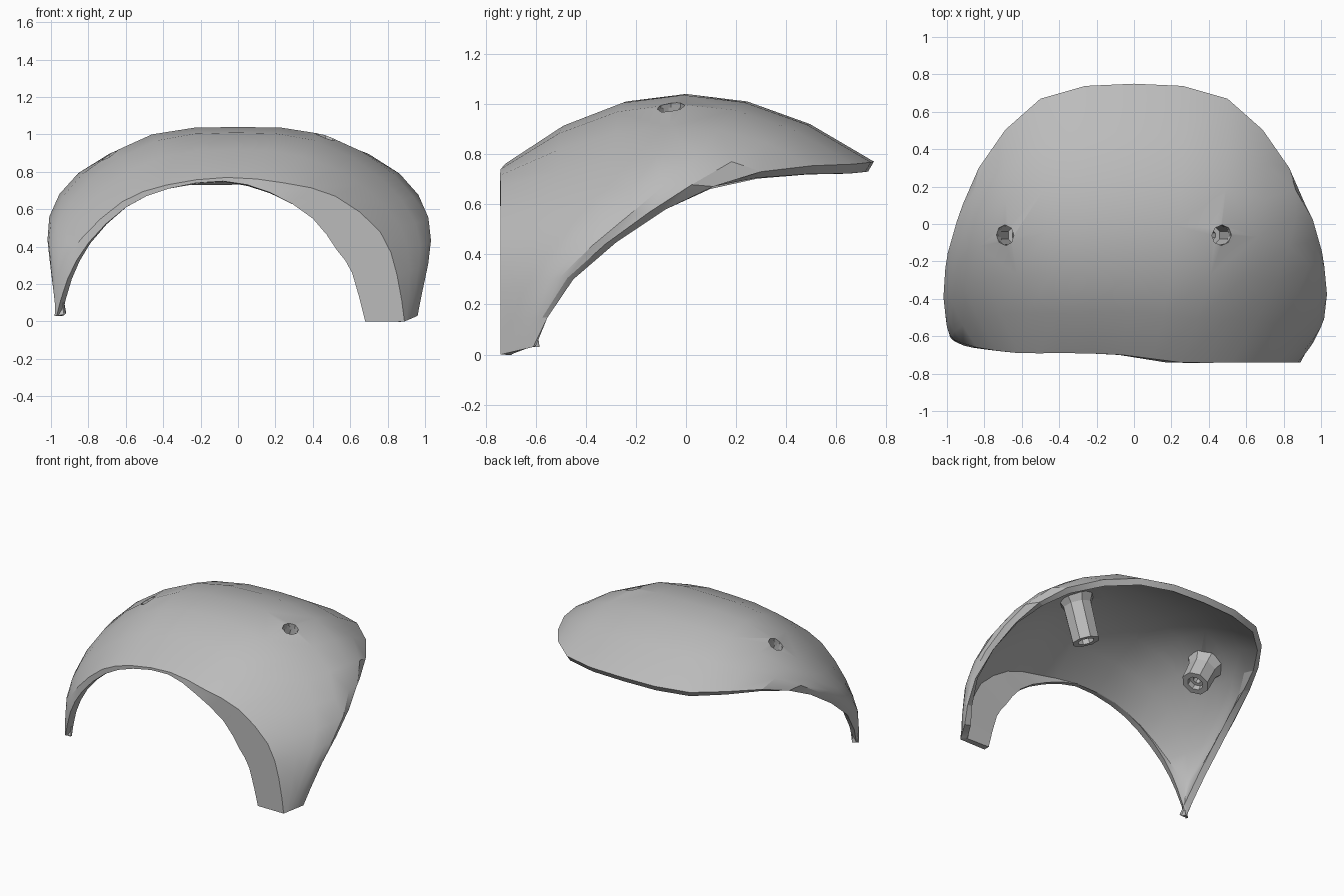
import bpy, bmesh, math
from mathutils import Vector, Matrix

cube = bpy.data.objects.get("Cube")
if cube:
    bpy.data.objects.remove(cube, do_unlink=True)

grey = bpy.data.materials.new("light grey plastic")
colour = (0.5, 0.5, 0.5, 1)
grey.diffuse_color = colour
grey.use_nodes = True
grey.node_tree.nodes["Principled BSDF"].inputs["Base Color"].default_value = colour


def make_object(name, bm):
    bmesh.ops.recalc_face_normals(bm, faces=bm.faces)
    mesh = bpy.data.meshes.new(name)
    bm.to_mesh(mesh)
    bm.free()
    obj = bpy.data.objects.new(name, mesh)
    bpy.context.collection.objects.link(obj)
    mesh.materials.append(grey)
    return obj


def activate(obj):
    bpy.ops.object.select_all(action='DESELECT')
    obj.select_set(True)
    bpy.context.view_layer.objects.active = obj


def mirrored(half):
    """Full arch from the half running from the left foot to the middle."""
    right = [Vector((-x, y, z)) for x, y, z in half]
    return right + [Vector(p) for p in half[-2::-1]]


def refine(points):
    """Add one smoothed point between each pair of stations."""
    result = []
    last = len(points) - 1
    for i in range(last):
        a, b = points[i], points[i + 1]
        before, after = points[max(i - 1, 0)], points[min(i + 2, last)]
        result += [a, (a + b) * 0.5625 - (before + after) * 0.0625]
    return result + [points[last]]


# Guide arches, each from the right foot over the top to the left foot
opening = [Vector(p) for p in (
    (-.97, -.62, .03), (-.91, -.65, .23), (-.8, -.67, .42), (-.6, -.69, .61),
    (-.37, -.69, .71), (-.08, -.7, .75), (.17, -.74, .69), (.4, -.74, .55),
    (.53, -.74, .38), (.61, -.74, .26), (.68, -.74, 0))]
front_edge = [Vector(p) for p in (
    (-.98, -.61, .03), (-.96, -.62, .25), (-.84, -.66, .44), (-.62, -.69, .64),
    (-.38, -.69, .73), (-.06, -.7, .77), (.25, -.74, .74), (.52, -.74, .67),
    (.76, -.74, .48), (.85, -.74, .25), (.89, -.74, 0))]
crest = mirrored([(.96, -.66, .02), (1, -.55, .3), (1, -.33, .54),
                  (.83, -.12, .79), (.46, -.04, 1), (0, 0, 1.04)])
rear_rim = mirrored([(.96, -.61, .03), (1, -.45, .3), (.96, -.08, .58),
                     (.83, .3, .73), (.5, .67, .76), (0, .75, .77)])
for end in (0, -1):
    crest[end] = (front_edge[end] + rear_rim[end]) / 2
opening, front_edge, crest, rear_rim = map(
    refine, (opening, front_edge, crest, rear_rim))

# Curved shell: front lip, then a bulging surface back to the rear rim
rows = [opening]
steps = 6
for k in range(steps + 1):
    t = k / steps
    w_front = (1 - t) * (1 - 2 * t)
    w_crest = 4 * t * (1 - t)
    w_rear = t * (2 * t - 1)
    rows.append([f * w_front + c * w_crest + r * w_rear
                 for f, c, r in zip(front_edge, crest, rear_rim)])

bm = bmesh.new()
grid = [[bm.verts.new(p) for p in row] for row in rows]
for row_a, row_b in zip(grid, grid[1:]):
    for i in range(len(row_a) - 1):
        bm.faces.new((row_a[i], row_a[i + 1], row_b[i + 1], row_b[i]))
shell = make_object("shell", bm)
middle = min(shell.data.polygons, key=lambda f: (f.center - Vector((0, 0, 1))).length)
if middle.normal.z < 0:
    shell.data.flip_normals()
activate(shell)
solid = shell.modifiers.new("wall thickness", 'SOLIDIFY')
solid.thickness = 0.045
solid.offset = -1
bpy.ops.object.modifier_apply(modifier=solid.name)


def screw_boss(name, x, y, axis, length):
    """Drill the shell and hang a hollow octagonal boss below the hole."""
    axis = Vector(axis).normalized()
    hit, top, normal, index = shell.ray_cast(Vector((x, y, 3)), Vector((0, 0, -1)))
    turn = axis.to_track_quat('Z', 'Y').to_matrix().to_4x4()
    place = Matrix.Translation(top) @ turn
    sides = 8

    # Screw hole cutter
    cut = bmesh.new()
    bmesh.ops.create_cone(cut, cap_ends=True, segments=sides, radius1=.055,
                          radius2=.055, depth=.3, matrix=place)
    cutter = make_object(name + "_cutter", cut)
    activate(shell)
    drill = shell.modifiers.new("drill", 'BOOLEAN')
    drill.operation = 'DIFFERENCE'
    drill.solver = 'EXACT'
    drill.object = cutter
    bpy.ops.object.modifier_apply(modifier=drill.name)
    bpy.data.objects.remove(cutter, do_unlink=True)

    # Turned boss wall: bore, shoulder, end recess, outer wall, flared root
    profile = [(.055, .02), (.055, length * .6), (.03, length * .6),
               (.03, length - .04), (.055, length - .04), (.055, length),
               (.095, length), (.1, .1), (.13, .04)]
    lathe = bmesh.new()
    rings = []
    for radius, depth in profile:
        ring = []
        for s in range(sides):
            a = math.tau * (s + .5) / sides
            ring.append(lathe.verts.new(
                place @ Vector((radius * math.cos(a), radius * math.sin(a), depth))))
        rings.append(ring)
    for ring_a, ring_b in zip(rings, rings[1:] + rings[:1]):
        for s in range(sides):
            n = (s + 1) % sides
            lathe.faces.new((ring_a[s], ring_a[n], ring_b[n], ring_b[s]))
    make_object(name, lathe)


screw_boss("left_screw_boss", .47, -.06, (-.3, 0, -1), .36)
screw_boss("right_screw_boss", -.69, -.06, (.5, 0, -1), .24)

# Soft facets on the shell, crisp edges at the lips
activate(shell)
bpy.ops.object.shade_smooth_by_angle(angle=math.radians(25))
